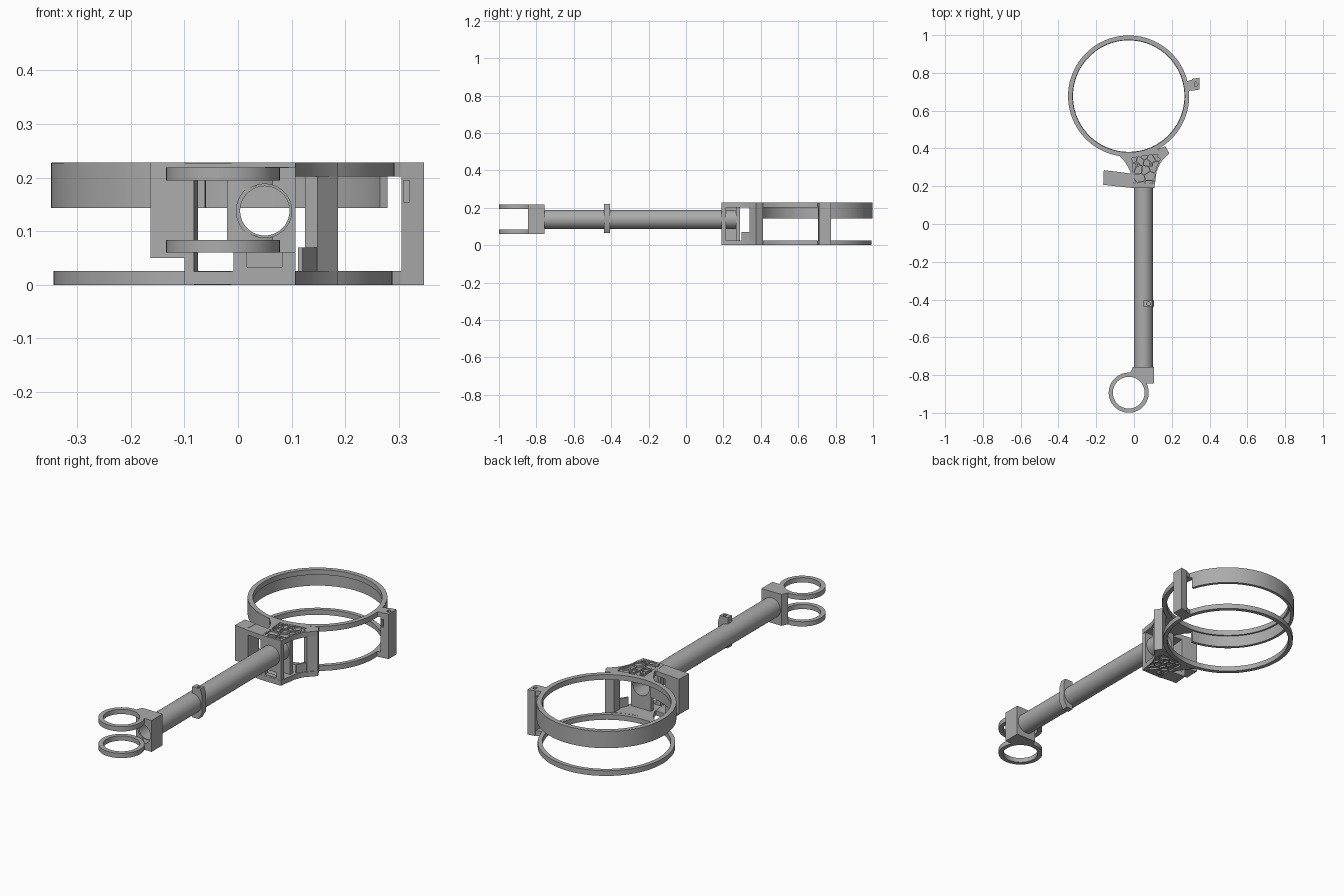
import bpy, bmesh, math, random
from mathutils import Vector

cube = bpy.data.objects.get("Cube")
if cube:
    bpy.data.objects.remove(cube, do_unlink=True)

grey = bpy.data.materials.new("plain grey")
grey.use_nodes = True
colour = (0.41, 0.41, 0.41, 1)
grey.diffuse_color = colour
grey.node_tree.nodes["Principled BSDF"].inputs["Base Color"].default_value = colour

RING = (-0.028, 0.677)      # large ring centre
EYE = (-0.028, -0.893)      # small ring centre
TUBE_X, TUBE_Z = 0.05, 0.138
H = 0.228                   # overall height
T = 0.026                   # plate thickness


def finish(name, bm):
    bmesh.ops.recalc_face_normals(bm, faces=bm.faces)
    mesh = bpy.data.meshes.new(name)
    bm.to_mesh(mesh)
    bm.free()
    mesh.materials.append(grey)
    ob = bpy.data.objects.new(name, mesh)
    bpy.context.collection.objects.link(ob)
    return ob


def prism(name, pts, lo, hi, axis="z"):
    """Extrude an outline along z, or an (x, z) outline along y."""
    bm = bmesh.new()
    place = (lambda a, b, c: (a, b, c)) if axis == "z" else (lambda a, b, c: (a, c, b))
    low, high = ([bm.verts.new(place(a, b, c)) for a, b in pts] for c in (lo, hi))
    bm.faces.new(low)
    bm.faces.new(high)
    n = len(pts)
    for i in range(n):
        j = (i + 1) % n
        bm.faces.new((low[i], low[j], high[j], high[i]))
    return finish(name, bm)


def rect(a0, a1, b0, b1):
    return [(a0, b0), (a1, b0), (a1, b1), (a0, b1)]


def circle(c, r, n=48):
    return [(c[0] + r * math.cos(i * math.tau / n), c[1] + r * math.sin(i * math.tau / n))
            for i in range(n)]


def band(name, c, r_in, r_out, lo, hi, start=0, end=360, axis="z", n=96):
    """Ring or part of a ring with a rectangular section."""
    bm = bmesh.new()
    full = end - start >= 360
    rows = []
    for i in range(n if full else n + 1):
        a = math.radians(start + (end - start) * i / n)
        row = []
        for r, h in ((r_in, lo), (r_out, lo), (r_out, hi), (r_in, hi)):
            u, v = c[0] + r * math.cos(a), c[1] + r * math.sin(a)
            row.append(bm.verts.new((u, v, h) if axis == "z" else (u, h, v)))
        rows.append(row)
    for i in range(n):
        p, q = rows[i], rows[(i + 1) % len(rows)]
        for k in range(4):
            m = (k + 1) % 4
            bm.faces.new((p[k], p[m], q[m], q[k]))
    if not full:
        bm.faces.new(rows[0])
        bm.faces.new(rows[-1])
    return finish(name, bm)


def cut(ob, *cutters):
    """Subtract the cutters, bake the result and delete them."""
    for c in cutters:
        m = ob.modifiers.new("cut", "BOOLEAN")
        m.operation, m.solver, m.object = "DIFFERENCE", "EXACT", c
    bpy.context.view_layer.update()
    baked = bpy.data.meshes.new_from_object(ob.evaluated_get(bpy.context.evaluated_depsgraph_get()))
    ob.modifiers.clear()
    ob.data = baked
    for c in cutters:
        bpy.data.objects.remove(c, do_unlink=True)
    return ob


def bore(lo, hi):
    return prism("cutter", circle((TUBE_X, TUBE_Z), 0.05, 64), lo, hi, "y")


def drill(c, lo, hi, r=0.008):
    return prism("cutter", circle(c, r, 16), lo, hi)


def clip(poly, mid, normal):
    """Keep the part of a polygon behind a line."""
    out = []
    for i, p in enumerate(poly):
        q = poly[(i + 1) % len(poly)]
        dp, dq = (p - mid).dot(normal), (q - mid).dot(normal)
        if dp <= 0:
            out.append(p)
        if dp * dq < 0:
            out.append(p.lerp(q, dp / (dp - dq)))
    return out


def cells(seed):
    """Irregular cell pattern with even ribs between the cells."""
    random.seed(seed)
    area = [Vector(p) for p in ((0, .2), (.1, .2), (.118, .3), (.15, .37), (.1, .368), (-.01, .35), (-.005, .28))]
    sites = []
    while len(sites) < 17:
        s = Vector((random.uniform(-.01, .14), random.uniform(.2, .37)))
        if all((s - o).length > .027 for o in sites):
            sites.append(s)
    for s in sites:
        poly = area
        for o in sites:
            if o is not s and len(poly) > 2:
                d = (o - s).normalized()
                poly = clip(poly, (s + o) / 2 - d * .003, d)
        if len(poly) > 2:
            yield [tuple(p) for p in poly]


# Large double ring: lipped upper band, deep wall, slim lower ring
band("upper_ring_lip", RING, .297, .32, H - T, H)
band("upper_ring_wall", RING, .306, .321, .143, H - .001, 17, 264)
band("lower_ring", RING, .295, .316, 0, T)

# Closing post beside the large ring
post = prism("ring_post", [(.305, .705), (.347, .712), (.347, .775), (.308, .768)], 0, H)
cut(post, drill((.327, .74), H - .07, H + .01, .011),
    prism("cutter", rect(.309, .32, .155, .195), .69, .725, "y"))
for z, part in ((0, "lower"), (H - T, "upper")):
    prism(part + "_post_tab", [(.278, .70), (.32, .712), (.32, .768), (.278, .755)], z, z + T)

# Bracket plates with a cell pattern and screw holes
outline = [(-.012, .19), (.107, .19), (.113, .23), (.12, .28), (.14, .325), (.187, .375),
           (.165, .412), (.10, .385), (.04, .365), (-.03, .36), (-.08, .364), (-.045, .325), (-.02, .28)]
screws = [(.012, .207), (.09, .207), (.02, .315), (.09, .315), (.16, .37)]
for part, z, face, seed in (("upper", H - T, H, 3), ("lower", 0, 0, 8)):
    plate = prism(part + "_bracket_plate", outline, z, z + T)
    cut(plate, *[prism("cutter", c, face - .008, face + .008) for c in cells(seed)])
    for i, s in enumerate(screws):
        lo, hi = (face - .01, face) if face else (0, .01)
        band("%s_screw_boss_%d" % (part, i), s, .006, .012, lo, hi, n=20)

# Bracket walls holding the tube
front = prism("bracket_front_wall", rect(-.008, .107, .004, H - .004), .191, .215, "y")
cut(front, bore(.15, .25), prism("cutter", rect(.017, .082, .033, .06), .15, .25, "y"))
rear = prism("bracket_rear_wall", rect(-.006, .105, .02, H - .02), .268, .29, "y")
cut(rear, bore(.25, .31))

# Bracket side column, with thin web
column = prism("bracket_column", [(.125, .352), (.148, .34), (.187, .375), (.165, .412), (.128, .396)], 0, H)
cut(column, drill((.16, .37), H - .05, H + .01))
prism("column_web", [(.112, .30), (.12, .296), (.15, .345), (.14, .352)], T / 2, .07)

# Side arm: block, inner web and bridges to the bracket
prism("arm_block", [(-.16, .285), (-.163, .208), (-.1, .2), (-.092, .277)], .05, H)
prism("arm_web", [(-.1, .2), (-.082, .198), (-.075, .274), (-.093, .277)], 0, H - .002)
for z, part in ((0, "lower"), (H - T, "upper")):
    prism(part + "_arm_bridge", [(-.1, .2), (0, .19), (0, .265), (-.093, .277)], z + .001, z + T - .001)

# Long hollow tube
band("tube", (TUBE_X, TUBE_Z), .046, .05, -.80, .29, axis="y", n=64)

# Small clip part way along the tube
clip_block = prism("tube_clip", [(.05, .065), (.085, .065), (.105, .1), (.105, .185), (.095, .22), (.05, .22)],
                   -.438, -.406, "y")
cut(clip_block, bore(-.5, -.3), drill((.077, -.422), .19, .24, .009))

# Front collar, scooped out around the small rings
collar = prism("front_collar", [(-.03, -.81), (-.006, -.757), (.107, -.757), (.107, -.845), (0, -.845)], .06, .219)
cut(collar, bore(-.9, -.7), prism("cutter", circle(EYE, .104, 64), 0, .3))
band("collar_sleeve", (TUBE_X, TUBE_Z), .049, .054, -.80, -.757, axis="y", n=64)

# Pair of small front rings
for z, part in ((.06, "lower"), (.195, "upper")):
    band(part + "_front_ring", EYE, .084, .106, z, z + .024, n=72)

# Smooth curved walls, keep edges sharp
bpy.ops.object.select_all(action="DESELECT")
for ob in bpy.context.collection.objects:
    if ob.type == "MESH" and ob.data.materials and ob.data.materials[0] == grey:
        ob.select_set(True)
        bpy.context.view_layer.objects.active = ob
bpy.ops.object.shade_smooth_by_angle(angle=math.radians(30))
